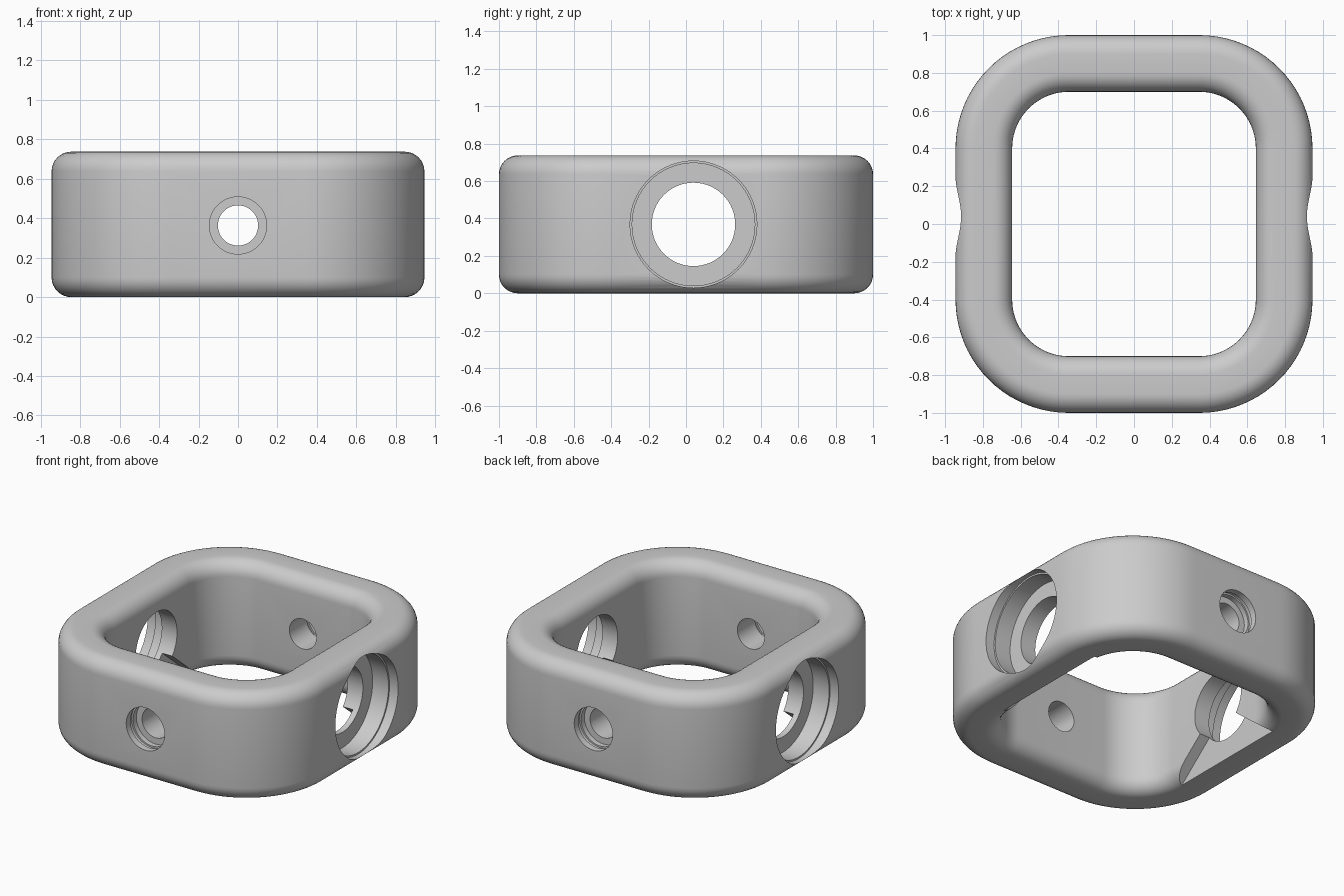
import bpy, bmesh, math
from mathutils import Matrix, Vector

cube = bpy.data.objects.get("Cube")
if cube:
    bpy.data.objects.remove(cube, do_unlink=True)

HEIGHT, FILLET = 0.737, 0.1
INNER_R, OUTER_R = 0.3, 0.6
CORNER = Vector((0.345, 0.4))
HOLE_Y, MID_Z = 0.04, HEIGHT / 2

grey = bpy.data.materials.new("satin grey")
grey.use_nodes = True
colour = (0.6, 0.6, 0.6, 1)
grey.diffuse_color = colour
grey.node_tree.nodes["Principled BSDF"].inputs["Base Color"].default_value = colour


def make_object(name, bm):
    bmesh.ops.recalc_face_normals(bm, faces=bm.faces)
    mesh = bpy.data.meshes.new(name)
    bm.to_mesh(mesh)
    bm.free()
    obj = bpy.data.objects.new(name, mesh)
    bpy.context.collection.objects.link(obj)
    mesh.materials.append(grey)
    return obj


def rounded_frame():
    """Sweep a filleted section round a rounded rectangle."""
    section, steps = [], 8
    corners = [(OUTER_R - FILLET, HEIGHT - FILLET), (INNER_R + FILLET, HEIGHT - FILLET),
               (INNER_R + FILLET, FILLET), (OUTER_R - FILLET, FILLET)]
    for quarter, (r, z) in enumerate(corners):
        for i in range(steps + 1):
            a = (quarter + i / steps) * math.pi / 2
            section.append((r + FILLET * math.cos(a), z + FILLET * math.sin(a)))
    bm = bmesh.new()
    loops, arc = [], 20
    for quarter in range(4):
        sx = 1 if quarter in (0, 3) else -1
        sy = 1 if quarter < 2 else -1
        for i in range(arc + 1):
            a = (quarter + i / arc) * math.pi / 2
            loops.append([bm.verts.new((sx * CORNER.x + r * math.cos(a),
                                        sy * CORNER.y + r * math.sin(a), z))
                          for r, z in section])
    for k, loop in enumerate(loops):
        following = loops[(k + 1) % len(loops)]
        for j in range(len(section)):
            n = (j + 1) % len(section)
            bm.faces.new((loop[j], following[j], following[n], loop[n]))
    return make_object("rounded_frame", bm)


def stepped_cutter(name, profile, matrix, segments=64):
    """Lathe (radius, distance) pairs along local z."""
    bm = bmesh.new()
    rings = []
    for r, d in profile:
        rings.append([bm.verts.new((r * math.cos(2 * math.pi * i / segments),
                                    r * math.sin(2 * math.pi * i / segments), d))
                      for i in range(segments)])
    for a, b in zip(rings, rings[1:]):
        for i in range(segments):
            n = (i + 1) % segments
            bm.faces.new((a[i], a[n], b[n], b[i]))
    bm.faces.new(rings[0])
    bm.faces.new(rings[-1])
    bm.transform(matrix)
    return make_object(name, bm)


def wedge_cutter(name, side):
    """Triangular relief that flares downward from the side bore."""
    bm = bmesh.new()
    outline = [(0, 0), (0.575, -0.48), (-0.575, -0.48)]
    ends = [[bm.verts.new((side * x, HOLE_Y + y, MID_Z + z)) for y, z in outline]
            for x in (0.5, 0.72)]
    bm.faces.new(ends[0])
    bm.faces.new(ends[1])
    for i in range(3):
        n = (i + 1) % 3
        bm.faces.new((ends[0][i], ends[0][n], ends[1][n], ends[1][i]))
    return make_object(name, bm)


def carve(target, cutter):
    cutter.hide_render = True
    mod = target.modifiers.new(cutter.name, 'BOOLEAN')
    mod.operation, mod.solver, mod.object = 'DIFFERENCE', 'EXACT', cutter
    bpy.context.view_layer.objects.active = target
    bpy.ops.object.modifier_apply(modifier=mod.name)
    bpy.data.objects.remove(cutter, do_unlink=True)


frame = rounded_frame()

# Counterbored side openings with their inner reliefs
side_bore = [(0.223, 0.5), (0.223, 0.76), (0.328, 0.76), (0.328, 0.88),
             (0.339, 0.88), (0.339, 1.1)]
for side in (1, -1):
    place = Matrix.Translation((0, HOLE_Y, MID_Z)) @ Matrix.Rotation(side * math.pi / 2, 4, 'Y')
    carve(frame, stepped_cutter("side_bore", side_bore, place))
    carve(frame, wedge_cutter("side_relief", side))

# Small grooved holes at front and back
small_bore = [(0.102, 0.5), (0.102, 0.89), (0.145, 0.89), (0.145, 0.925),
              (0.156, 0.925), (0.156, 0.955), (0.145, 0.955), (0.145, 1.2)]
for side in (1, -1):
    place = Matrix.Translation((0, 0, 0.363)) @ Matrix.Rotation(side * math.pi / 2, 4, 'X')
    carve(frame, stepped_cutter("small_bore", small_bore, place, 48))

bpy.ops.object.select_all(action='DESELECT')
frame.select_set(True)
bpy.context.view_layer.objects.active = frame
bpy.ops.object.shade_smooth_by_angle(angle=math.radians(30))
